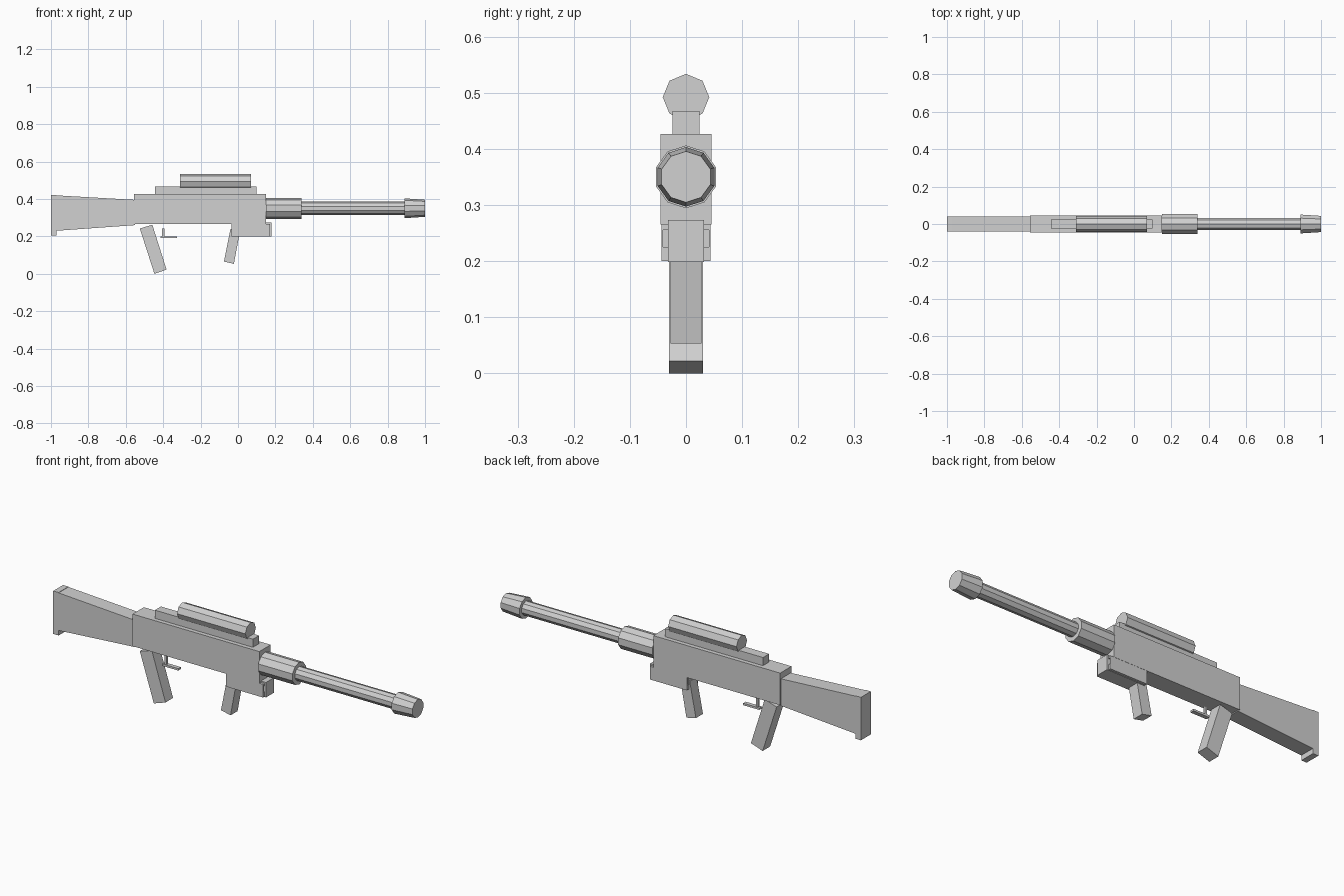
import bpy, bmesh, math
from mathutils import Matrix, Vector

cube = bpy.data.objects.get("Cube")
if cube:
    bpy.data.objects.remove(cube, do_unlink=True)

GREY = (0.64, 0.64, 0.64, 1)
grey = bpy.data.materials.new("light_grey")
grey.use_nodes = True
grey.diffuse_color = GREY
grey.node_tree.nodes["Principled BSDF"].inputs["Base Color"].default_value = GREY


def finish(name, bm):
    bmesh.ops.recalc_face_normals(bm, faces=bm.faces)
    mesh = bpy.data.meshes.new(name)
    bm.to_mesh(mesh)
    bm.free()
    mesh.materials.append(grey)
    obj = bpy.data.objects.new(name, mesh)
    bpy.context.collection.objects.link(obj)
    return obj


def extrude(name, points, vector):
    """Solid made by sweeping a closed outline along a vector."""
    bm = bmesh.new()
    face = bm.faces.new([bm.verts.new(p) for p in points])
    result = bmesh.ops.extrude_face_region(bm, geom=[face], use_keep_orig=True)
    moved = [v for v in result["geom"] if isinstance(v, bmesh.types.BMVert)]
    bmesh.ops.translate(bm, verts=moved, vec=vector)
    return finish(name, bm)


def slab(name, outline, half):
    """Side outline (x, z), symmetric in y."""
    return extrude(name, [(x, -half, z) for x, z in outline], (0, 2 * half, 0))


def box(name, x0, x1, z0, z1, half):
    return slab(name, [(x0, z0), (x1, z0), (x1, z1), (x0, z1)], half)


def tube(name, x0, x1, r0, r1, z, sides):
    """Faceted cylinder or cone lying along x."""
    bm = bmesh.new()
    turn = Matrix.Translation(((x0 + x1) / 2, 0, z)) @ Matrix.Rotation(math.pi / 2, 4, "Y")
    # Spin the facets so that one corner points to the side
    turn = turn @ Matrix.Rotation(math.pi / 2, 4, "Z")
    bmesh.ops.create_cone(bm, cap_ends=True, segments=sides, radius1=r0,
                          radius2=r1, depth=x1 - x0, matrix=turn)
    return finish(name, bm)


# Stock and butt plate
slab("stock", [(-0.97, 0.23), (-0.55, 0.26), (-0.55, 0.395), (-0.97, 0.419)], 0.039)
box("butt_plate", -1.0, -0.97, 0.205, 0.421, 0.039)

# Body and top rail
box("body", -0.555, 0.15, 0.265, 0.426, 0.045)
box("top_rail", -0.445, 0.1, 0.42, 0.467, 0.024)

# Scope
tube("scope", -0.31, 0.07, 0.0415, 0.0415, 0.492, 8)

# Barrel
AXIS = 0.35
tube("barrel_shroud", 0.15, 0.34, 0.056, 0.056, AXIS, 10)
tube("barrel", 0.34, 0.89, 0.035, 0.035, AXIS, 10)
tube("muzzle", 0.89, 1.0, 0.053, 0.0455, AXIS, 10)

# Handles
slab("rear_grip", [(-0.525, 0.242), (-0.447, 0.0), (-0.382, 0.022), (-0.458, 0.262)], 0.03)
slab("front_grip", [(-0.04, 0.24), (-0.075, 0.065), (-0.022, 0.053), (0.013, 0.24)], 0.028)

# Trigger
box("trigger", -0.405, -0.393, 0.195, 0.242, 0.006)
box("trigger_bar", -0.415, -0.325, 0.19, 0.2, 0.01)

# Fore-end block with a hollow channel on each side
box("fore_block", -0.035, 0.178, 0.198, 0.273, 0.032)
for side, label in ((1, "left"), (-1, "right")):
    channel = [(0.03, 0.2), (0.044, 0.2), (0.044, 0.266), (0.03, 0.266),
               (0.03, 0.255), (0.041, 0.255), (0.041, 0.225), (0.03, 0.225)]
    extrude(label + "_channel", [(-0.035, side * y, z) for y, z in channel], (0.205, 0, 0))
    extrude(label + "_channel_end",
            [(-0.034, side * y, z) for y, z in channel[:4]], (0.01, 0, 0))
